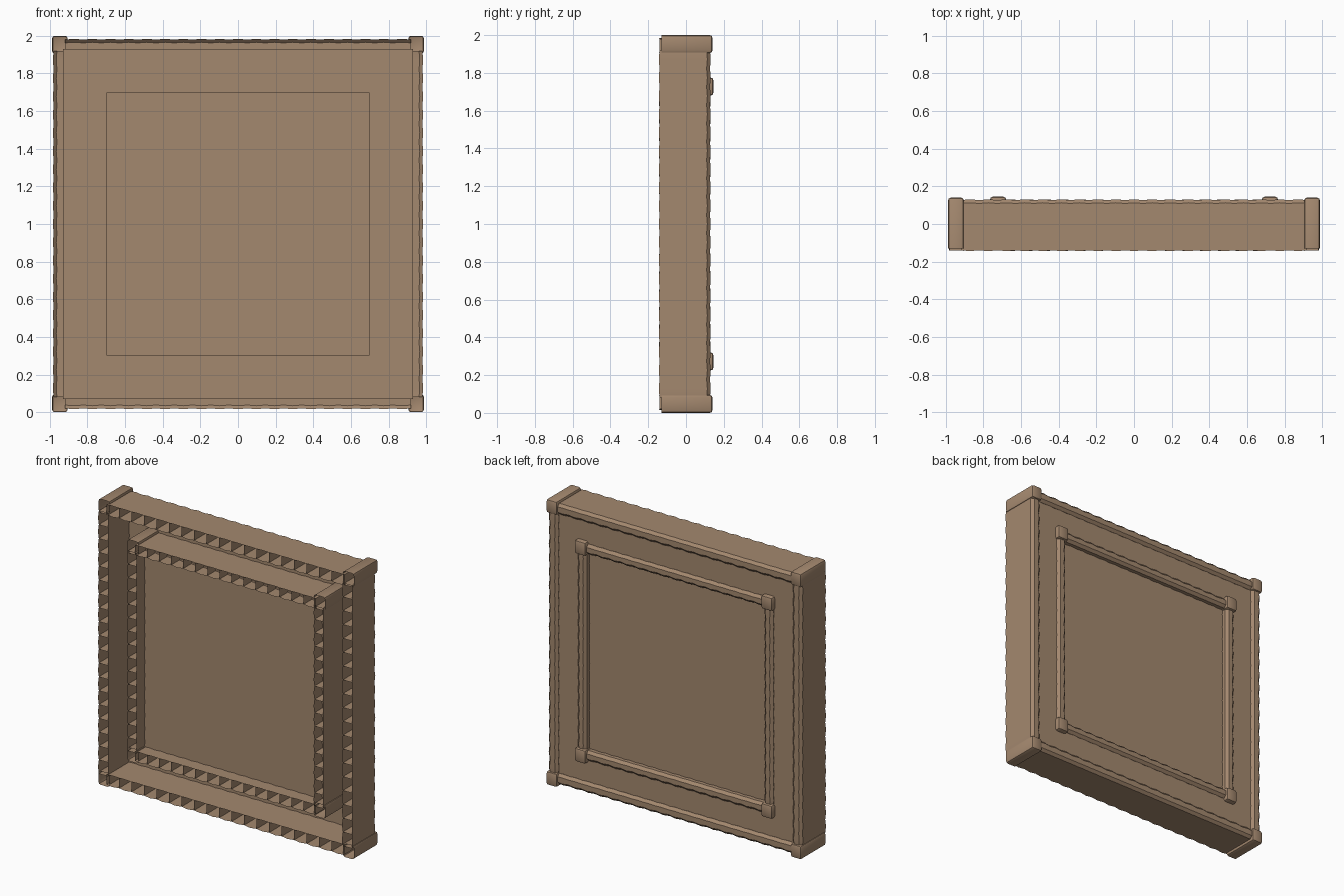
import bpy, bmesh, math
from mathutils import Vector

cube = bpy.data.objects.get("Cube")
if cube:
    bpy.data.objects.remove(cube)

wood = bpy.data.materials.new("warm_brown_wood")
wood.use_nodes = True
color = (0.37, 0.247, 0.158, 1)
wood.diffuse_color = color
wood.node_tree.nodes["Principled BSDF"].inputs["Base Color"].default_value = color

MIDDLE = Vector((0, 0, 1))
FRONT = -0.14


def finish(name, bm):
    mesh = bpy.data.meshes.new(name)
    bm.to_mesh(mesh)
    bm.free()
    mesh.materials.append(wood)
    obj = bpy.data.objects.new(name, mesh)
    bpy.context.collection.objects.link(obj)
    bpy.ops.object.select_all(action='DESELECT')
    obj.select_set(True)
    bpy.context.view_layer.objects.active = obj
    bpy.ops.object.shade_smooth_by_angle(angle=math.radians(30))


def box(bm, low, high):
    low, high = Vector(low), Vector(high)
    verts = bmesh.ops.create_cube(bm, size=1)["verts"]
    for v in verts:
        v.co = (low + high) / 2 + v.co * (high - low)
    return verts


def hollow_beam(name, turn, inner, outer, back, half, cells):
    """Rippled channel, open at the front, with a cross rib between cells."""
    bm = bmesh.new()
    across = Vector((math.cos(turn), 0, math.sin(turn)))
    along = Vector((-math.sin(turn), 0, math.cos(turn)))
    bevel = 0.018
    profile = [(outer, FRONT), (outer, back - bevel), (outer - bevel, back),
               (inner + bevel, back), (inner, back - bevel), (inner, FRONT)]
    centre = (inner + outer) / 2
    previous = None
    for i in range(cells * 2 + 1):
        swell = 0.004 * (i % 2)
        s = half * (i / cells - 1)
        ring = []
        for w, y in profile:
            w += math.copysign(swell, w - centre)
            y += math.copysign(swell, y)
            ring.append(bm.verts.new(MIDDLE + across * w + along * s + Vector((0, y, 0))))
        if previous:
            for k in range(len(ring) - 1):
                bm.faces.new((previous[k], previous[k + 1], ring[k + 1], ring[k]))
        # ribs sit at the narrow places between swellings
        if i % 2 == 0:
            bm.faces.new([bm.verts.new(v.co) for v in ring])
        previous = ring
    finish(name, bm)


def corner_cap(name, sx, sz, inner, outer, back, height):
    """Hollow bevelled cap over a joint, open at the front."""
    bm = bmesh.new()
    x, z = sorted((sx * inner, sx * outer)), sorted((sz * inner, sz * height))
    box(bm, (x[0], FRONT + 0.01, 1 + z[0]), (x[1], back, 1 + z[1]))
    bm.normal_update()
    open_face = min(bm.faces, key=lambda f: f.calc_center_median().y)
    rim = set(open_face.edges)
    bmesh.ops.delete(bm, geom=[open_face], context='FACES_ONLY')
    bmesh.ops.bevel(bm, geom=[e for e in bm.edges if e not in rim],
                    offset=0.014, segments=2, profile=0.5, affect='EDGES')
    finish(name, bm)


# Outer frame and inner moulding: four beams and four caps each
sides = ["left", "top", "right", "bottom"]
for i, side in enumerate(sides):
    turn = i * math.pi / 2
    hollow_beam("outer_beam_" + side, turn, 0.91, 0.98, 0.127, 0.92, 19)
    hollow_beam("inner_beam_" + side, turn, 0.69, 0.755, 0.127, 0.70, 15)
for sx, side in ((1, "left"), (-1, "right")):
    for sz, level in ((1, "top"), (-1, "bottom")):
        tag = "_" + level + "_" + side
        corner_cap("outer_corner" + tag, sx, sz, 0.905, 0.988, 0.14, 1.0)
        corner_cap("inner_corner" + tag, sx, sz, 0.68, 0.765, 0.145, 0.775)

# Thin border panel between the two frames
bm = bmesh.new()
for sign in (-1, 1):
    a, b = sorted((sign * 0.70, sign * 0.93))
    box(bm, (a, 0.092, 0.07), (b, 0.11, 1.93))
    box(bm, (-0.70, 0.092, 1 + a), (0.70, 0.11, 1 + b))
finish("border_panel", bm)

# Thicker centre panel, recessed on both faces
bm = bmesh.new()
box(bm, (-0.70, -0.05, 0.30), (0.70, 0.085, 1.70))
finish("centre_panel", bm)
